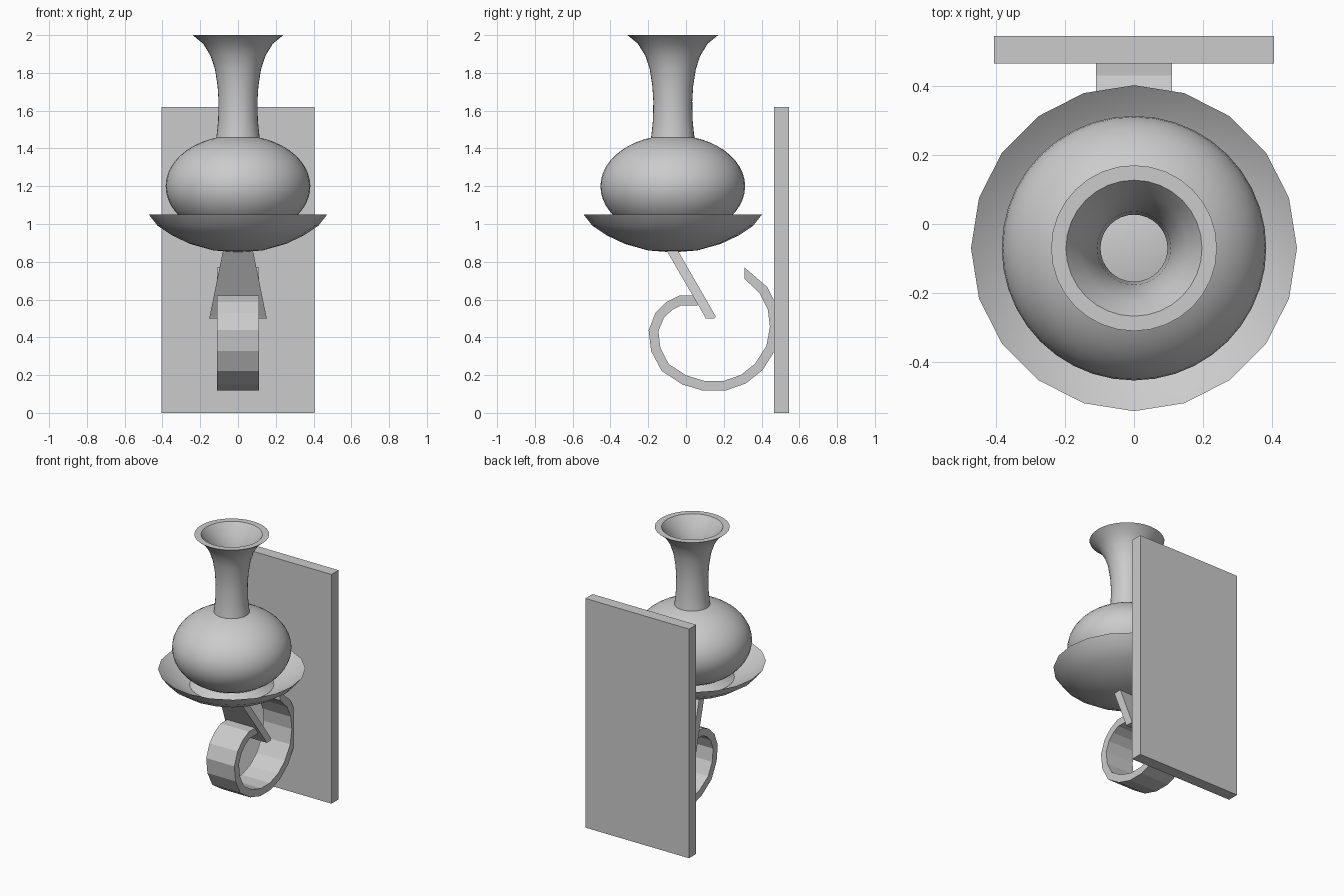
import bpy
import bmesh
import math
from mathutils import Vector

cube = bpy.data.objects.get("Cube")
if cube:
    bpy.data.objects.remove(cube, do_unlink=True)

grey = bpy.data.materials.new("plain grey")
grey.use_nodes = True
grey.diffuse_color = (0.6, 0.6, 0.6, 1)
grey.node_tree.nodes["Principled BSDF"].inputs["Base Color"].default_value = grey.diffuse_color

LAMP_Y = -0.07


def finish(name, bm, location=(0, 0, 0), smooth=0):
    """Turn a bmesh into a named object, with optional smooth shading."""
    bmesh.ops.remove_doubles(bm, verts=bm.verts, dist=0.0005)
    bmesh.ops.recalc_face_normals(bm, faces=bm.faces)
    mesh = bpy.data.meshes.new(name)
    bm.to_mesh(mesh)
    bm.free()
    mesh.materials.append(grey)
    obj = bpy.data.objects.new(name, mesh)
    obj.location = location
    bpy.context.collection.objects.link(obj)
    if smooth:
        bpy.ops.object.select_all(action="DESELECT")
        obj.select_set(True)
        bpy.context.view_layer.objects.active = obj
        bpy.ops.object.shade_smooth_by_angle(angle=math.radians(smooth))
    return obj


def lathe(name, profile, sides, closed=False):
    """Spin a radius/height profile around the lamp axis."""
    bm = bmesh.new()
    verts = [bm.verts.new((0, r, z)) for r, z in profile]
    pairs = list(zip(verts, verts[1:]))
    if closed:
        pairs.append((verts[-1], verts[0]))
    edges = [bm.edges.new(pair) for pair in pairs]
    bmesh.ops.spin(bm, geom=verts + edges, cent=(0, 0, 0), axis=(0, 0, 1),
                   angle=math.tau, steps=sides, use_merge=True)
    return finish(name, bm, (0, LAMP_Y, 0), smooth=35)


def loft(name, sections):
    """Skin equal-length cross-sections and cap both ends."""
    bm = bmesh.new()
    rings = [[bm.verts.new(p) for p in section] for section in sections]
    count = len(rings[0])
    for a, b in zip(rings, rings[1:]):
        for i in range(count):
            j = (i + 1) % count
            bm.faces.new((a[i], a[j], b[j], b[i]))
    bm.faces.new(rings[0])
    bm.faces.new(rings[-1])
    return finish(name, bm)


def strip_section(half, a, b):
    """Four corners of a strip of given half width between two y/z points."""
    return [(-half, a[0], a[1]), (half, a[0], a[1]),
            (half, b[0], b[1]), (-half, b[0], b[1])]


# Wall plate
bm = bmesh.new()
bmesh.ops.create_cube(bm, size=1)
bmesh.ops.scale(bm, vec=(0.81, 0.08, 1.62), verts=bm.verts)
finish("wall_plate", bm, (0, 0.505, 0.81))

# Shallow saucer with a thin rim
lathe("saucer", [(0, 0.85), (0.13, 0.86), (0.255, 0.895), (0.35, 0.94),
                 (0.425, 0.99), (0.472, 1.05), (0.4, 0.995), (0.28, 0.94),
                 (0, 0.92)], 20)

# Flared foot under the body
lathe("lamp_foot", [(0, 0.92), (0.27, 0.92), (0.27, 0.94), (0.24, 0.955),
                    (0.2, 0.99), (0, 0.99)], 32)

# Flattened round body
bm = bmesh.new()
bmesh.ops.create_uvsphere(bm, u_segments=40, v_segments=24, radius=1)
bmesh.ops.scale(bm, vec=(0.383, 0.383, 0.27), verts=bm.verts)
finish("lamp_body", bm, (0, LAMP_Y, 1.2), smooth=35)

# Hollow trumpet neck: outside going up, inside going down
lathe("lamp_neck", [(0.118, 1.44), (0.112, 1.48), (0.105, 1.55), (0.103, 1.65),
                    (0.108, 1.73), (0.122, 1.82), (0.145, 1.89), (0.185, 1.955),
                    (0.24, 2.0), (0.197, 2.0), (0.155, 1.94), (0.125, 1.87),
                    (0.106, 1.78), (0.097, 1.68), (0.097, 1.44)], 32, closed=True)

# Curled bracket strip, following a path in the side plane
path = [Vector(p) for p in (
    (0.06, 0.595), (-0.03, 0.595), (-0.09, 0.565), (-0.14, 0.515), (-0.172, 0.435),
    (-0.16, 0.335), (-0.11, 0.24), (-0.01, 0.175), (0.095, 0.143), (0.203, 0.143),
    (0.303, 0.178), (0.385, 0.243), (0.45, 0.345), (0.47, 0.455), (0.458, 0.555),
    (0.41, 0.65), (0.31, 0.74))]
sections = []
for i, p in enumerate(path):
    along = (path[min(i + 1, len(path) - 1)] - path[max(i - 1, 0)]).normalized()
    side = Vector((along.y, -along.x)) * 0.026
    if i == len(path) - 1:
        side = Vector((0, 0.03))
    sections.append(strip_section(0.11, p + side, p - side))
loft("curled_bracket", sections)

# Tapered strut leaning from the curl up to the saucer
loft("support_strut", [
    strip_section(0.153, (0.105, 0.5), (0.15, 0.5)),
    strip_section(0.15, (0.1, 0.51), (0.158, 0.51)),
    strip_section(0.075, (-0.115, 0.88), (-0.055, 0.88))])
